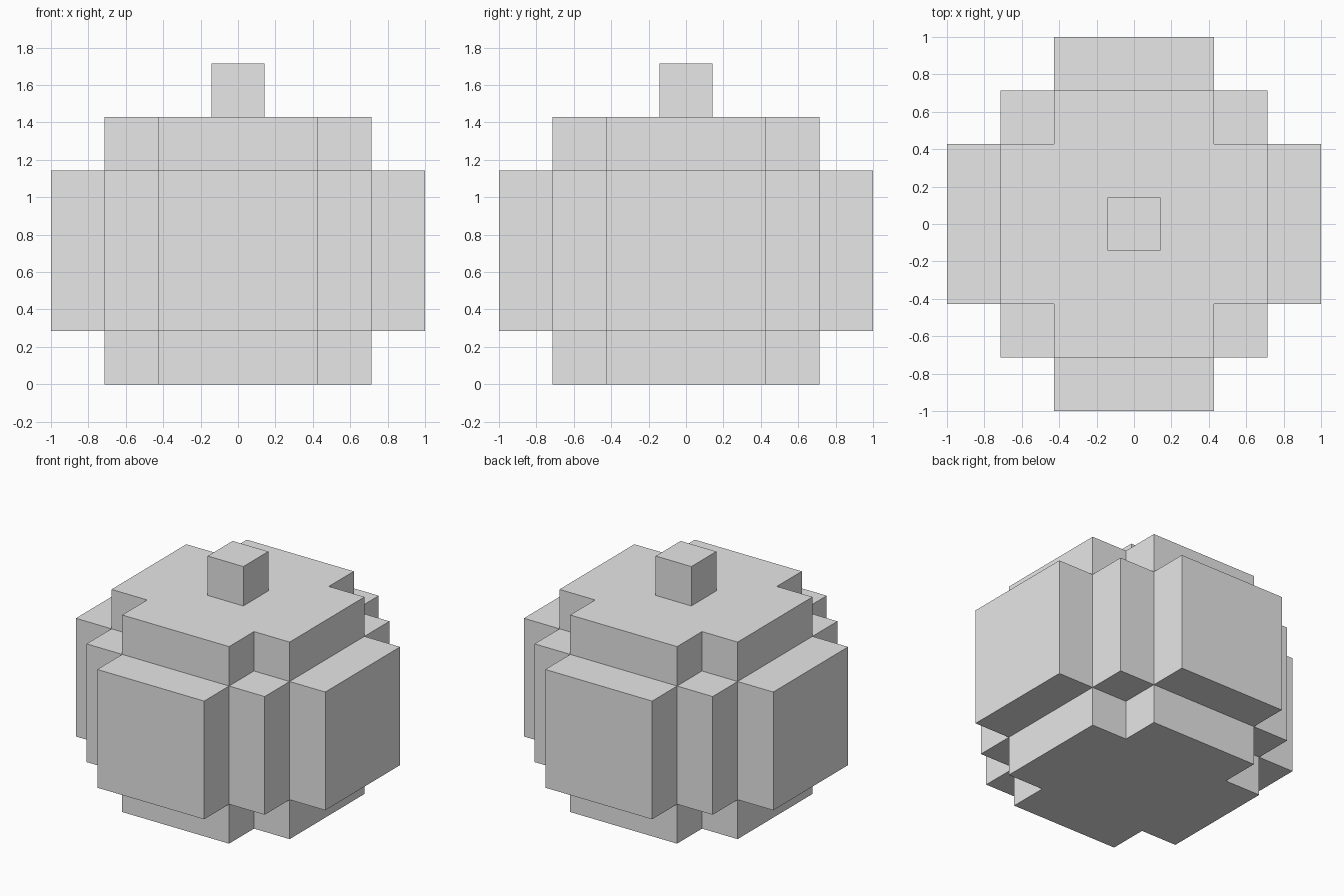
import bpy
import bmesh
from mathutils import Vector

cube = bpy.data.objects.get("Cube")
if cube:
    bpy.data.objects.remove(cube, do_unlink=True)

UNIT = 2 / 7  # size of one block

# Single plain grey
grey = bpy.data.materials.new("light_grey")
grey.use_nodes = True
color = (0.8, 0.8, 0.8, 1)
grey.diffuse_color = color
grey.node_tree.nodes["Principled BSDF"].inputs["Base Color"].default_value = color


def step(i):
    """How far a block lies outside the central three."""
    return max(abs(i) - 1, 0)


def build(name, cells):
    """Skin a set of blocks with outer faces only, merging flat areas."""
    bm = bmesh.new()
    for cell in cells:
        center = Vector(cell)
        for axis in range(3):
            for sign in (-1, 1):
                normal = Vector((0, 0, 0))
                normal[axis] = sign
                if tuple(int(c) for c in center + normal) in cells:
                    continue
                u, v = Vector((0, 0, 0)), Vector((0, 0, 0))
                u[(axis + 1) % 3] = 0.5
                v[(axis + 2) % 3] = 0.5 * sign
                mid = center + normal / 2
                corners = (mid - u - v, mid + u - v, mid + u + v, mid - u + v)
                bm.faces.new([bm.verts.new((c + Vector((0, 0, 2.5))) * UNIT) for c in corners])
    bmesh.ops.remove_doubles(bm, verts=bm.verts, dist=0.001)
    bmesh.ops.dissolve_limit(bm, angle_limit=0.01, verts=bm.verts, edges=bm.edges)
    mesh = bpy.data.meshes.new(name)
    bm.to_mesh(mesh)
    bm.free()
    mesh.materials.append(grey)
    obj = bpy.data.objects.new(name, mesh)
    bpy.context.collection.objects.link(obj)
    return obj


# Stepped round body
body = {
    (x, y, z)
    for x in range(-3, 4) for y in range(-3, 4) for z in range(-2, 3)
    if step(x) + step(y) + step(z) <= 2
}
build("blocky_body", body)

# Stem on top
build("stem", {(0, 0, 3)})
